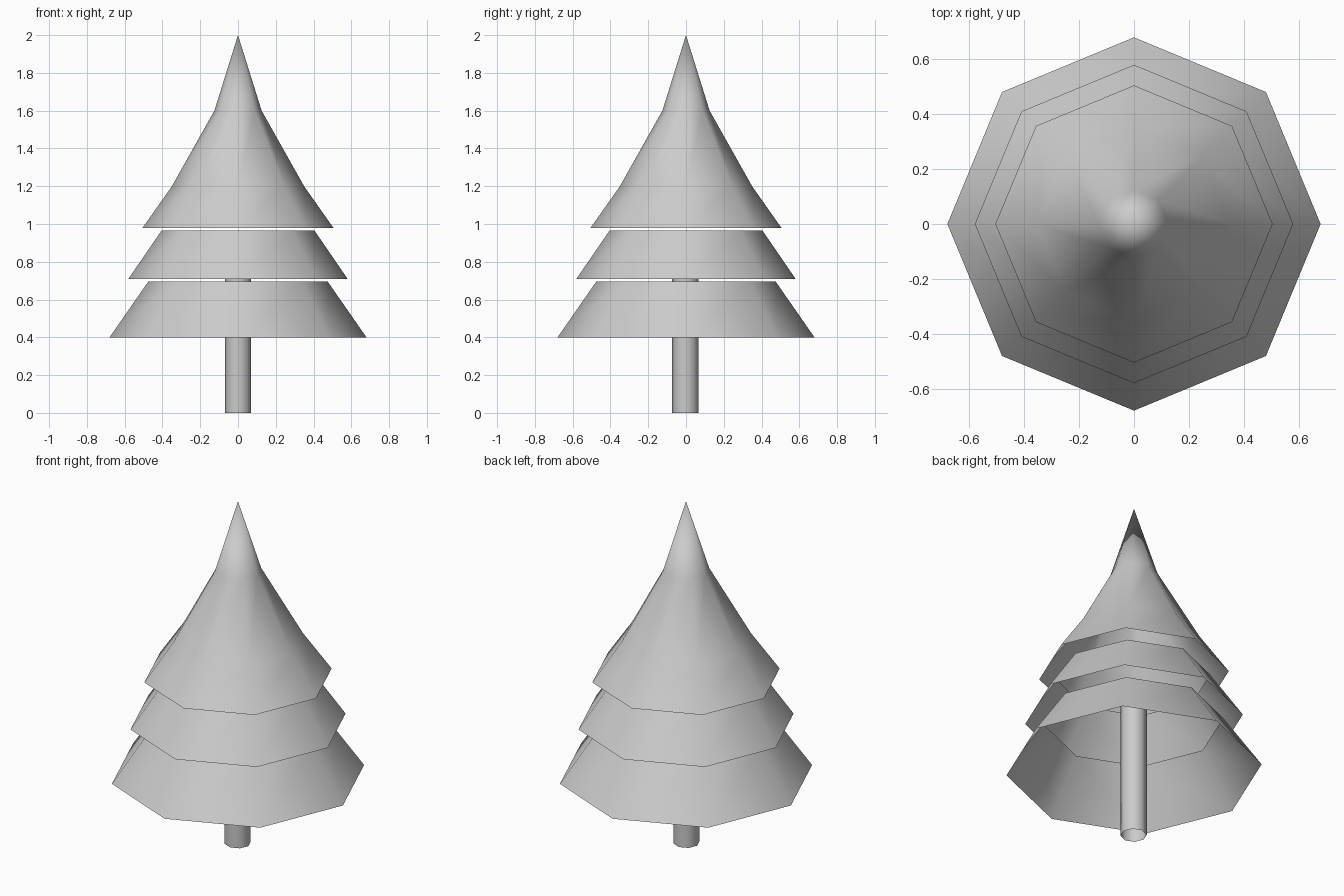
import bpy
import math

cube = bpy.data.objects.get("Cube")
if cube:
    bpy.data.objects.remove(cube, do_unlink=True)

SIDES = 8

# One plain grey for the whole tree
grey = bpy.data.materials.new("light_grey")
grey.use_nodes = True
grey.diffuse_color = (0.6, 0.6, 0.6, 1)
grey.node_tree.nodes["Principled BSDF"].inputs["Base Color"].default_value = (0.6, 0.6, 0.6, 1)


def open_shell(name, profile, center_y=0.0):
    """Spin a (radius, z) profile into an open, smooth, eight-sided shell."""
    verts, rings, faces = [], [], []
    for radius, z in profile:
        count = SIDES if radius > 0 else 1
        start = len(verts)
        for i in range(count):
            a = math.tau * i / SIDES
            verts.append((radius * math.cos(a), center_y + radius * math.sin(a), z))
        rings.append([start + i % count for i in range(SIDES)])
    for low, high in zip(rings, rings[1:]):
        for i in range(SIDES):
            j = (i + 1) % SIDES
            face = [low[i], low[j], high[j], high[i]]
            faces.append(list(dict.fromkeys(face)))
    mesh = bpy.data.meshes.new(name)
    mesh.from_pydata(verts, [], faces)
    mesh.materials.append(grey)
    mesh.shade_smooth()
    obj = bpy.data.objects.new(name, mesh)
    bpy.context.collection.objects.link(obj)
    return obj


# Hollow trunk
open_shell("trunk", [(0.07, 0), (0.07, 0.8)], center_y=-0.003)

# Hollow foliage tiers, the last one closing to a point
open_shell("lower_foliage", [(0.68, 0.4), (0.475, 0.695)])
open_shell("middle_foliage", [(0.58, 0.71), (0.405, 0.965)])
open_shell("top_foliage", [(0.505, 0.98), (0.35, 1.2), (0.125, 1.6), (0, 2)])
